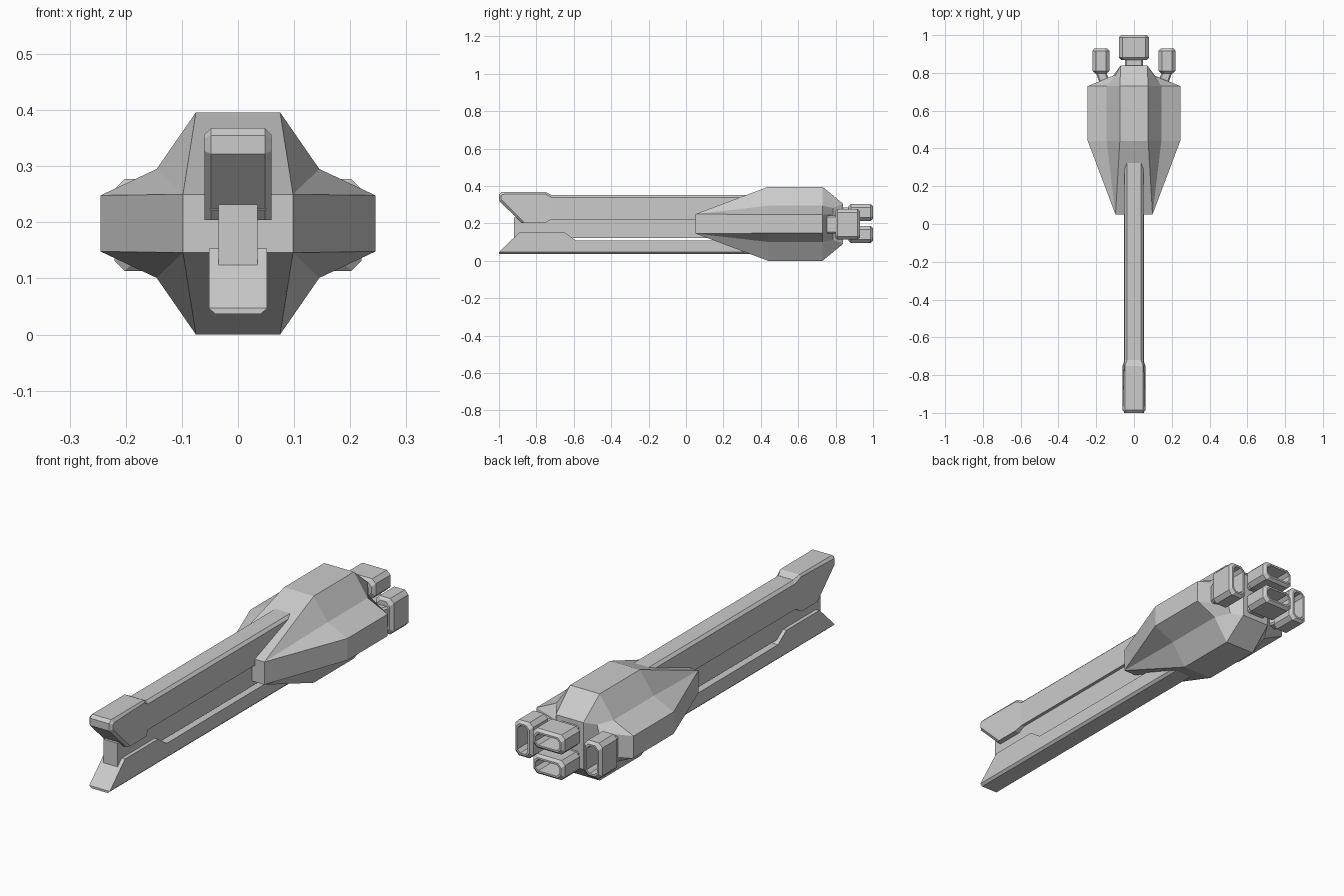
import bpy, bmesh

if "Cube" in bpy.data.objects:
    bpy.data.objects.remove(bpy.data.objects["Cube"])

ZC = 0.198  # height of the hull's mid plane


def finish(name, bm):
    bmesh.ops.remove_doubles(bm, verts=bm.verts, dist=1e-5)
    bmesh.ops.recalc_face_normals(bm, faces=bm.faces)
    mesh = bpy.data.meshes.new(name)
    bm.to_mesh(mesh)
    bm.free()
    obj = bpy.data.objects.new(name, mesh)
    bpy.context.collection.objects.link(obj)
    return obj


def loft(bm, rings, cap_end=True):
    """Skin a list of equal-length point rings."""
    vs = [[bm.verts.new(p) for p in r] for r in rings]
    n = len(vs[0])
    for a, b in zip(vs, vs[1:]):
        for i in range(n):
            j = (i + 1) % n
            bm.faces.new((a[i], a[j], b[j], b[i]))
    bm.faces.new(vs[0])
    if cap_end:
        bm.faces.new(vs[-1])
    return vs


def prism(name, profile, w, bevel, pick, taper=None):
    """Extrude a (y, z) profile across x and chamfer the picked side edges."""
    bm = bmesh.new()
    loft(bm, [[(x, y, z) for y, z in profile] for x in (-w, w)])
    if taper:
        y0, w0 = taper
        for v in bm.verts:
            if v.co.y > y0:
                v.co.x *= w0 / w
    edges = []
    for e in bm.edges:
        a, b = (v.co for v in e.verts)
        m = (a + b) / 2
        if a.x * b.x > 0 and pick(m.y, m.z):
            edges.append(e)
    bmesh.ops.bevel(bm, geom=edges, offset=bevel, segments=1, affect='EDGES')
    return finish(name, bm)


def octagon(cx, cz, y, w, h, c):
    q = [(w, h - c), (w - c, h), (c - w, h), (-w, h - c),
         (-w, c - h), (c - w, -h), (w - c, -h), (w, c - h)]
    return [(cx + x, y, cz + z) for x, z in q]


def nozzle(name, cx, cz, y0, y1, w, h):
    """Hollow chamfered engine box opening towards +y."""
    bm = bmesh.new()
    steps = [(y0, .013), (y0 + .013, 0), (y1 - .013, 0), (y1, .011),
             (y1, .019), (y1 - .09, .024)]
    loft(bm, [octagon(cx, cz, y, w - d, h - d, .018 if d < .015 else .014)
              for y, d in steps])
    return finish(name, bm)


def neck(name, start, end):
    bm = bmesh.new()
    loft(bm, [octagon(*start), octagon(*end)])
    return finish(name, bm)


# Faceted hull: three corner points per quadrant, mirrored in x and z
def ring(quad):
    q = list(quad)
    top = q + [(-x, y, z) for x, y, z in reversed(q)]
    return [(x, y, ZC + z) for x, y, z in top] + \
           [(x, y, ZC - z) for x, y, z in reversed(top)]


def body(y):
    return [(.245, y, .05), (.145, y, .097), (.075, y, .198)]


bm = bmesh.new()
vs = loft(bm, [ring([(.098, .05, .052)] * 3), ring(body(.44)), ring(body(.73)),
               ring([(.11, .785, .052), (.10, .785, .085), (.07, .84, .107)])],
          cap_end=False)
r = vs[-1]
for ids in ((2, 3, 8, 9), (9, 10, 11, 0, 1, 2), (3, 4, 5, 6, 7, 8)):
    bm.faces.new([r[i] for i in ids])
finish("hull", bm)

# Long barrel: recessed core between an upper and a lower rail
prism("core", [(-.92, .122), (.3, .122), (.3, .232), (-.92, .232)],
      .035, .001, lambda y, z: False)
prism("upper_rail", [(-.9, .222), (.42, .222), (.42, .352), (-.9, .352)],
      .05, .012, lambda y, z: z > .34)
prism("lower_rail", [(-1, .037), (.42, .037), (.42, .11), (-.59, .11),
                     (-.65, .153), (-.89, .153), (-1, .047)],
      .052, .011, lambda y, z: z < .038)

# Thicker muzzle block on the upper rail
prism("upper_muzzle", [(-1, .322), (-.88, .204), (-.75, .204), (-.72, .222),
                       (-.72, .353), (-.75, .368), (-.985, .368), (-1, .355)],
      .06, .012,
      lambda y, z: z > .358 or y < -.9, taper=(-.73, .05))

# Stacked centre engines
for tag, cz in (("upper", .258), ("lower", .141)):
    nozzle(f"{tag}_centre_engine", 0, cz, .868, 1.0, .08, .045)
    neck(f"{tag}_centre_neck", (0, cz, .80, .047, .026, .008),
         (0, cz, .875, .047, .026, .008))

# Upright side engines on angled necks
for tag, s in (("left", -1), ("right", 1)):
    nozzle(f"{tag}_side_engine", s * .175, .195, .798, .93, .045, .082)
    neck(f"{tag}_side_neck", (s * .145, .195, .72, .028, .048, .008),
         (s * .175, .195, .805, .028, .048, .008))
